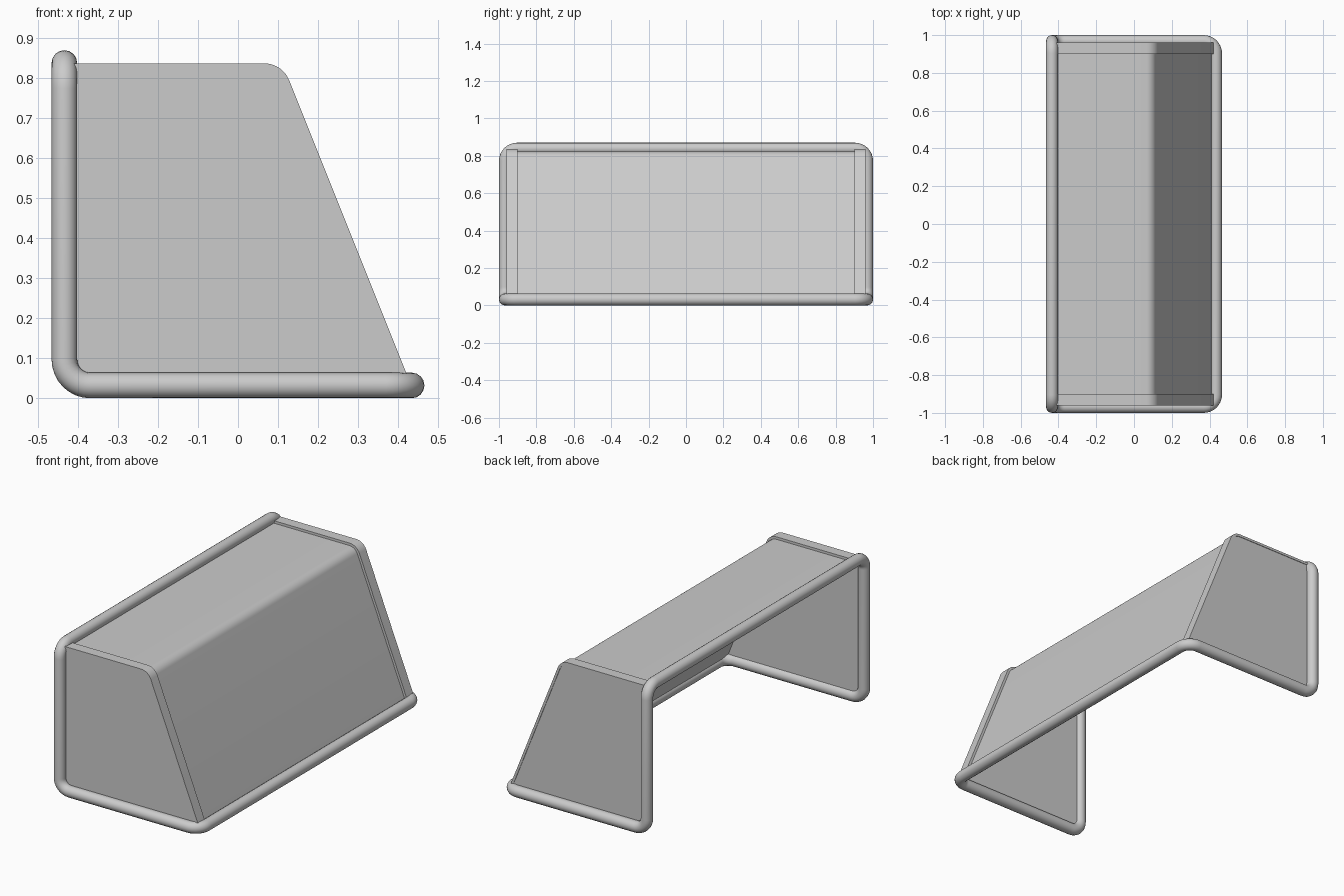
import bpy, bmesh, math
from mathutils import Vector

if "Cube" in bpy.data.objects:
    bpy.data.objects.remove(bpy.data.objects["Cube"])


def fillet(points, radii, closed=False, steps=8):
    """Round the corners of a polyline; a radius of 0 keeps the corner."""
    pts = [Vector(p) for p in points]
    n, out = len(pts), []
    for i, p in enumerate(pts):
        r = radii[i]
        if r == 0 or (not closed and i in (0, n - 1)):
            out.append(p)
            continue
        a = (pts[i - 1] - p).normalized()
        b = (pts[(i + 1) % n] - p).normalized()
        half = a.angle(b) / 2
        centre = p + (a + b).normalized() * (r / math.sin(half))
        t = r / math.tan(half)
        u, v = p + a * t - centre, p + b * t - centre
        ang = u.angle(v)
        for k in range(steps + 1):
            f = k / steps
            out.append(centre + (u * math.sin((1 - f) * ang)
                                 + v * math.sin(f * ang)) / math.sin(ang))
    return out


def make_object(name, bm):
    bmesh.ops.recalc_face_normals(bm, faces=bm.faces[:])
    mesh = bpy.data.meshes.new(name)
    bm.to_mesh(mesh)
    bm.free()
    ob = bpy.data.objects.new(name, mesh)
    bpy.context.collection.objects.link(ob)
    smooth(ob)
    return ob


def smooth(ob):
    bpy.ops.object.select_all(action='DESELECT')
    ob.select_set(True)
    bpy.context.view_layer.objects.active = ob
    bpy.ops.object.shade_smooth_by_angle(angle=math.radians(35))


def sweep_y(name, profile, y0, y1, closed):
    """Stretch an x-z profile along y, as an open sheet or a closed solid."""
    bm = bmesh.new()
    a = [bm.verts.new((p.x, y0, p.z)) for p in profile]
    b = [bm.verts.new((p.x, y1, p.z)) for p in profile]
    n = len(profile)
    for i in range(n if closed else n - 1):
        j = (i + 1) % n
        bm.faces.new((a[i], a[j], b[j], b[i]))
    if closed:
        bm.faces.new(a)
        bm.faces.new(b)
    return make_object(name, bm)


# Tubular frame: one closed bent loop
X, Y, R, TOP = 0.434, 0.968, 0.032, 0.838
loop = [(-X, -Y, TOP), (-X, Y, TOP), (-X, Y, R), (X, Y, R), (X, -Y, R), (-X, -Y, R)]
path = fillet(loop, [0.065] * 6, closed=True)
cu = bpy.data.curves.new("tube_frame", 'CURVE')
cu.dimensions = '3D'
cu.bevel_depth = R
cu.bevel_resolution = 6
sp = cu.splines.new('POLY')
sp.points.add(len(path) - 1)
for pt, co in zip(sp.points, path):
    pt.co = (*co, 1)
sp.use_cyclic_u = True
frame = bpy.data.objects.new("tube_frame", cu)
bpy.context.collection.objects.link(frame)
bpy.ops.object.select_all(action='DESELECT')
frame.select_set(True)
bpy.context.view_layer.objects.active = frame
bpy.ops.object.convert(target='MESH')
smooth(bpy.context.view_layer.objects.active)

# Outer and inner roof lines
outer = fillet([(-X, 0, 0.837), (0.111, 0, 0.837), (0.433, 0, R)], [0, 0.067, 0])
inner = fillet([(-X, 0, 0.823), (0.1015, 0, 0.823), (0.418, 0, R)], [0, 0.053, 0])

# Roof and sloped back sheet
sweep_y("cover_sheet", inner, -0.9, 0.9, False)

# Raised edge bands and flat side panels at both ends
for side, s in (("front", -1), ("back", 1)):
    sweep_y(side + "_edge_band", outer + inner[::-1], s * 0.96, s * 0.9, True)
    bm = bmesh.new()
    bm.faces.new([bm.verts.new((p.x, s * 0.957, p.z))
                  for p in inner + [Vector((-X, 0, R))]])
    make_object(side + "_side_panel", bm)
